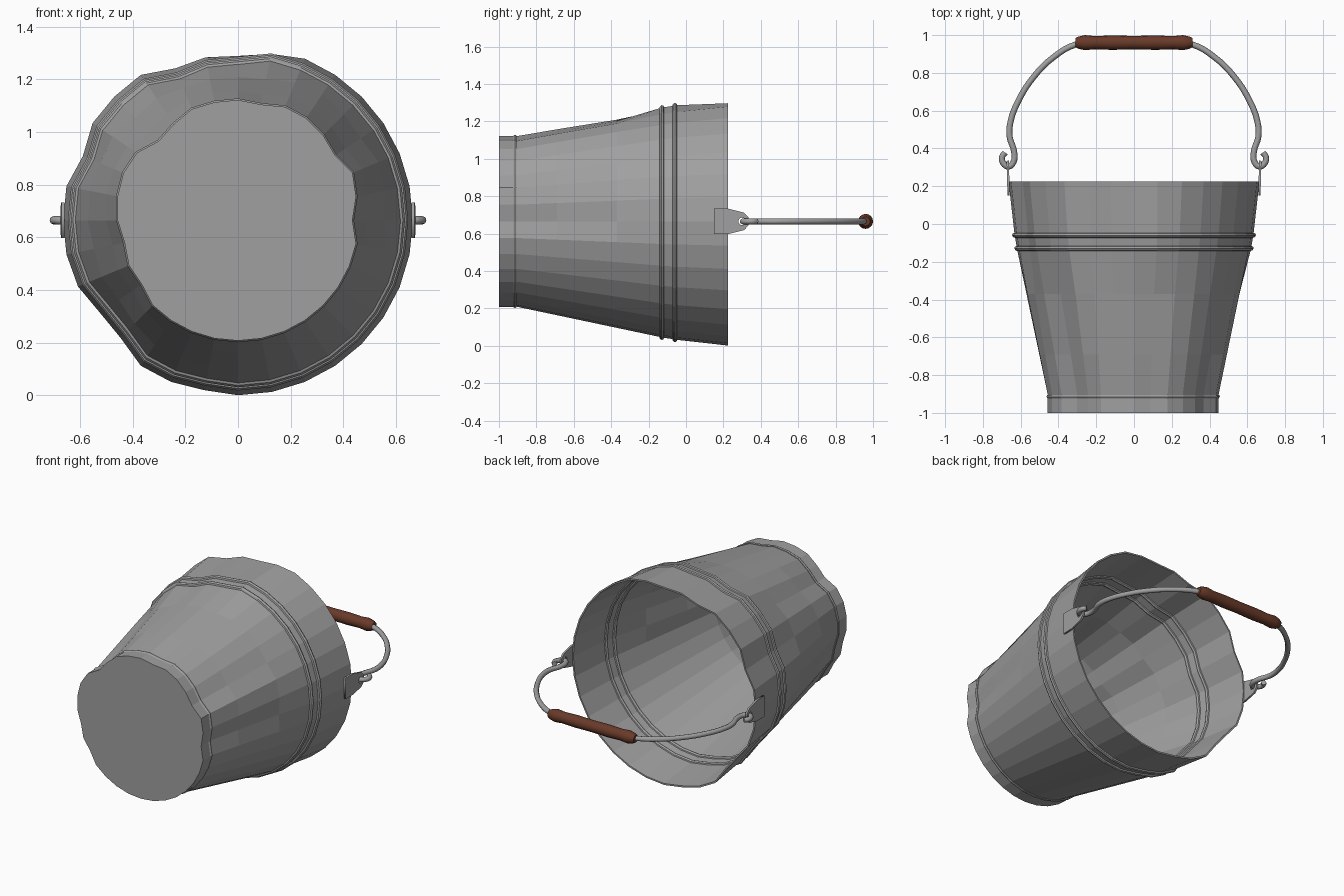
import bpy, bmesh
from math import sin, cos, tau

cube = bpy.data.objects.get("Cube")
if cube:
    bpy.data.objects.remove(cube)

SIDES = 32
AXIS_Z = 0.665

# Wall radius along the bucket, and dents as percent change per side
RADII = [(-1, .453), (-.92, .453), (-.13, .62), (-.06, .632), (.225, .664)]
BASE = {0: -5, 2: 3, 3: -3, 5: 2, 6: 2, 7: -2, 11: -4, 12: -7, 13: 1,
        14: 3, 15: 2, 17: -4, 18: -2, 19: -4}
RIM = {7: -3, 8: -6, 9: -5, 10: -6, 14: -4, 18: -1, 19: -5, 20: -5, 23: -1}
MID = {i: (BASE.get(i, 0) + RIM.get(i, 0)) / 2 for i in range(SIDES)}
for i in range(6, 11):
    MID[i] -= 1.5
RING = {**RIM, 7: 0, 8: -4, 9: -4}
DENTS = [(-.92, BASE), (-.37, MID), (-.13, RING), (-.05, RING), (.225, RIM)]


def material(name, color):
    mat = bpy.data.materials.new(name)
    mat.use_nodes = True
    mat.diffuse_color = color
    mat.node_tree.nodes["Principled BSDF"].inputs["Base Color"].default_value = color
    return mat


metal = material("dark_metal", (.35, .35, .35, 1))
wood = material("brown_wood", (.14, .042, .022, 1))


def interpolate(keys, y):
    """Piecewise linear lookup in a list of (y, value)."""
    if y <= keys[0][0]:
        return keys[0][1]
    for (y0, v0), (y1, v1) in zip(keys, keys[1:]):
        if y <= y1:
            return v0 + (v1 - v0) * (y - y0) / (y1 - y0)
    return keys[-1][1]


def wall_radius(i, y):
    dent = interpolate([(k, d.get(i, 0)) for k, d in DENTS], y)
    return interpolate(RADII, y) * (1 + dent / 100)


def add_object(name, data, mat):
    data.materials.append(mat)
    obj = bpy.data.objects.new(name, data)
    bpy.context.collection.objects.link(obj)
    return obj


def loft(name, stations, radius, axis_z, sides, mat, closed=False):
    """Sweep (y, offset) stations around the y axis."""
    bm = bmesh.new()
    loops = []
    for y, offset in stations:
        loop = []
        for i in range(sides):
            a = tau * i / sides
            r = radius(i, y) + offset
            loop.append(bm.verts.new((r * cos(a), y, axis_z + r * sin(a))))
        loops.append(loop)
    pairs = list(zip(loops, loops[1:]))
    if closed:
        pairs.append((loops[-1], loops[0]))
    else:
        bm.faces.new(loops[0])
        bm.faces.new(loops[-1])
    for low, high in pairs:
        for i in range(sides):
            j = (i + 1) % sides
            bm.faces.new((low[i], low[j], high[j], high[i]))
    bmesh.ops.recalc_face_normals(bm, faces=bm.faces)
    mesh = bpy.data.meshes.new(name)
    bm.to_mesh(mesh)
    bm.free()
    return add_object(name, mesh, mat)


# Thin-walled body with a floor
levels = [-1, -.92, -.69, -.37, -.13, -.05, .225]
outer = [(y, 0) for y in levels]
inner = [(max(y, -.985), -.01) for y in reversed(levels)]
loft("bucket_body", outer + inner, wall_radius, AXIS_Z, SIDES, metal)

# Base band with a lipped edge
loft("base_band", [(-1, -.003), (-1, .004), (-.925, .004), (-.915, .009),
                   (-.905, .004), (-.905, -.003)],
     wall_radius, AXIS_Z, SIDES, metal, closed=True)

# Reinforcing beads that show inside and outside the wall
for name, y0 in (("lower_bead", -.13), ("upper_bead", -.06)):
    bead = [(y0 + .014 * cos(tau * k / 8), -.004 + .018 * sin(tau * k / 8))
            for k in range(8)]
    loft(name, bead, wall_radius, AXIS_Z, SIDES, metal, closed=True)

# Handle wire, one half mirrored to make the whole bail
half = [(.682, .378), (.698, .355), (.692, .322), (.664, .304), (.638, .328),
        (.635, .385), (.658, .46), (.654, .54), (.608, .66), (.53, .78),
        (.43, .88), (.31, .95), (.2, .962)]
path = half + [(-x, y) for x, y in reversed(half)]
curve = bpy.data.curves.new("handle_wire", "CURVE")
curve.dimensions = "3D"
curve.bevel_depth = .016
curve.bevel_resolution = 2
curve.resolution_u = 4
curve.use_fill_caps = True
spline = curve.splines.new("BEZIER")
spline.bezier_points.add(len(path) - 1)
for point, (x, y) in zip(spline.bezier_points, path):
    point.co = (x, y, AXIS_Z)
    point.handle_left_type = point.handle_right_type = "AUTO"
add_object("handle_wire", curve, metal)

# Turned wooden grip
profile = [(-.31, .024), (-.295, .032), (-.26, .04), (-.21, .035),
           (-.12, .038), (0, .036)]
profile += [(-x, r) for x, r in reversed(profile[:-1])]
grip = loft("handle_grip", profile, lambda i, y: 0, 0, 16, wood)
grip.rotation_euler.z = -tau / 4
grip.location = (0, .96, AXIS_Z)
bpy.context.view_layer.objects.active = grip
grip.select_set(True)
bpy.ops.object.shade_smooth_by_angle()
grip.select_set(False)

# Pierced ear plates that hold the hooks
upper = [(.15, .068), (.225, .068), (.31, .047), (.335, .02)]
outline = upper + [(y, -z) for y, z in reversed(upper)]
hole = [(.3 + .02 * cos(tau * k / 12), .02 * sin(tau * k / 12))
        for k in range(12)]
for name, side in (("left_ear", 1), ("right_ear", -1)):
    plate = bpy.data.curves.new(name, "CURVE")
    plate.dimensions = "2D"
    plate.fill_mode = "BOTH"
    plate.extrude = .006
    for points in (outline, hole):
        spline = plate.splines.new("POLY")
        spline.points.add(len(points) - 1)
        spline.use_cyclic_u = True
        for point, (y, z) in zip(spline.points, points):
            point.co = (z, y, 0, 1)
    ear = add_object(name, plate, metal)
    ear.location = (side * .66, 0, AXIS_Z)
    ear.rotation_euler.y = tau / 4
    ear.rotation_euler.z = -side * .025
